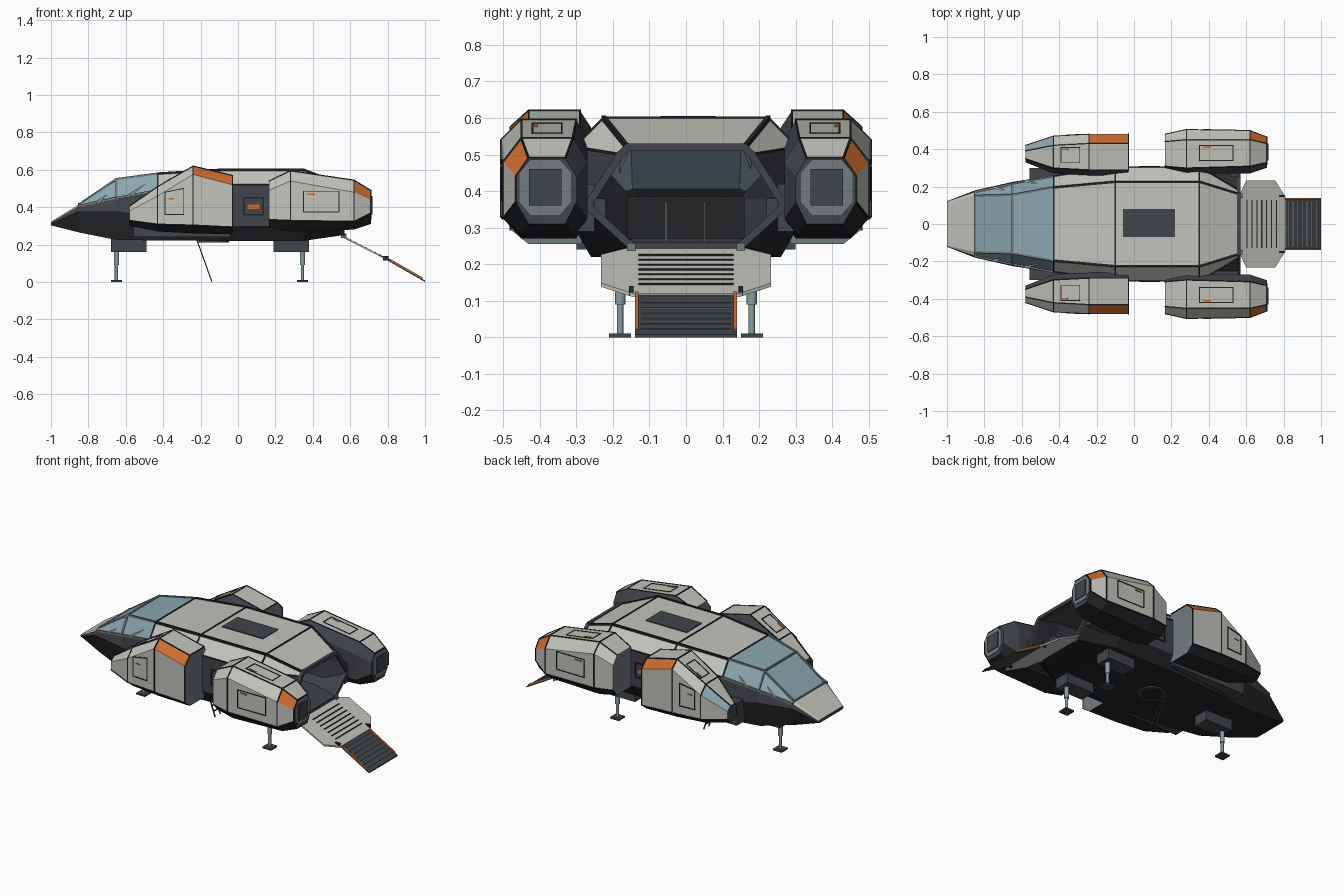
import bpy, bmesh
from mathutils import Vector

if "Cube" in bpy.data.objects:
    bpy.data.objects.remove(bpy.data.objects["Cube"])


def material(name, r, g, b):
    m = bpy.data.materials.new(name)
    m.use_nodes = True
    m.diffuse_color = (r, g, b, 1)
    m.node_tree.nodes["Principled BSDF"].inputs["Base Color"].default_value = (r, g, b, 1)
    return m


LIGHT = material("light grey", .54, .55, .50)
DARK = material("dark slate", .052, .058, .068)
BLACK = material("near black", .016, .018, .02)
GLASS = material("blue glass", .26, .38, .43)
ORANGE = material("orange", .6, .15, .03)
MID = material("mid grey", .17, .2, .215)
STEEL = material("blue steel", .25, .34, .38)


def finish(name, bm, mats):
    bmesh.ops.recalc_face_normals(bm, faces=bm.faces)
    me = bpy.data.meshes.new(name)
    bm.to_mesh(me)
    bm.free()
    for m in mats:
        me.materials.append(m)
    ob = bpy.data.objects.new(name, me)
    bpy.context.collection.objects.link(ob)
    return ob


def loft(name, rings, mats, rule, caps):
    """Skin closed rings; rule(segment, band) gives the material index."""
    bm = bmesh.new()
    vs = [[bm.verts.new(p) for p in ring] for ring in rings]
    n = len(rings[0])
    for i in range(len(rings) - 1):
        for j in range(n):
            k = (j + 1) % n
            f = bm.faces.new((vs[i][j], vs[i][k], vs[i + 1][k], vs[i + 1][j]))
            f.material_index = rule(i, j)
    for end, index in caps:
        bm.faces.new(vs[end]).material_index = index
    return finish(name, bm, mats)


def prism(name, pts, push, mat):
    push = Vector(push)
    rings = [pts, [Vector(p) + push for p in pts]]
    return loft(name, rings, [mat], lambda i, j: 0, [(0, 0), (1, 0)])


def box(name, x, y, z, mat):
    pts = [(x[0], y[0], z[0]), (x[1], y[0], z[0]), (x[1], y[1], z[0]), (x[0], y[1], z[0])]
    return prism(name, pts, (0, 0, z[1] - z[0]), mat)


def beams(name, paths, width, mat):
    """Square bars following each path, joined into one object."""
    bm = bmesh.new()
    for path in paths:
        for p, q in zip(path, path[1:]):
            p, q = Vector(p), Vector(q)
            d = q - p
            geo = bmesh.ops.create_cube(bm, size=1)["verts"]
            rot = d.to_track_quat('Z', 'Y')
            for v in geo:
                c = Vector((v.co.x * width, v.co.y * width, v.co.z * (d.length + width * .5)))
                v.co = rot @ c + (p + q) / 2
    return finish(name, bm, [mat])


def cylinder(name, x, y, z, r, mat, sides=16):
    bm = bmesh.new()
    bmesh.ops.create_cone(bm, cap_ends=True, segments=sides, radius1=r, radius2=r, depth=z[1] - z[0])
    bmesh.ops.translate(bm, verts=bm.verts, vec=(x, y, (z[0] + z[1]) / 2))
    return finish(name, bm, [mat])


# Hull shell: roof edge, shoulder, waist and keel edge at each station
HULL = [
    (-1.0, (.115, .322), (.12, .316), (.122, .31), (.11, .303)),
    (-.85, (.15, .415), (.172, .405), (.18, .38), (.15, .265)),
    (-.65, (.155, .55), (.215, .45), (.225, .38), (.2, .225)),
    (-.43, (.195, .58), (.255, .49), (.26, .34), (.235, .222)),
    (-.10, (.225, .60), (.305, .52), (.305, .30), (.26, .22)),
    (.35, (.225, .60), (.305, .52), (.305, .30), (.26, .22)),
    (.56, (.16, .52), (.18, .50), (.27, .36), (.15, .25)),
]
hull_rings = [[(x, y, z) for y, z in half] + [(x, -y, z) for y, z in reversed(half)]
              for x, *half in HULL]


def hull_rule(i, j):
    band = 0 if j == 7 else min(j, 6 - j)
    if band == 0:
        return 3 if i in (1, 2) else 0
    return 1 if band == 1 else 2


hull = loft("hull", hull_rings, [LIGHT, DARK, BLACK, GLASS, DARK, DARK, DARK, GLASS],
            hull_rule, [(0, 1)])
shell = hull.modifiers.new("shell", 'SOLIDIFY')
shell.thickness, shell.offset, shell.material_offset = .01, -1, 4

# Hull seams, window frames and rear door frame
beams("roof_rails", [[r[k] for r in hull_rings[3:]] for k in (0, 7)], .012, BLACK)
beams("shoulder_seams", [[r[k] for r in hull_rings[3:]] for k in (1, 6)], .007, BLACK)
beams("roof_seams", [[r[k] for k in (1, 0, 7, 6)] for r in hull_rings[3:6]], .008, BLACK)
beams("window_frames", [[r[k] for r in hull_rings[1:4]] for k in (0, 1, 6, 7)], .011, MID)
beams("window_crossbars", [[r[k] for k in (1, 0, 7, 6)] for r in hull_rings[1:3]], .011, MID)
beams("rear_door_frame", [hull_rings[-1] + hull_rings[-1][:1]], .02, DARK)
beams("window_struts", [[(x, s * y, z), (x + .13, s * (y - .035), z + .085)]
      for s in (1, -1) for x, y, z in ((-.75, .196, .43), (-.58, .23, .465))], .009, LIGHT)
beams("cabin_poles", [[(.3, y, .23), (.3, y, .37)] for y in (-.055, .05)], .005, MID)
box("cockpit_console", (-.82, -.76), (-.16, .16), (.27, .385), BLACK)
box("roof_panel", (-.06, .22), (-.07, .08), (.598, .606), DARK)

# Pods: y gives inner, top inner, top outer, outer; z gives bottom, lower, upper, top
FRONT = [
    (-.58, (.33, .35, .39, .42), (.30, .33, .38, .405)),
    (-.43, (.27, .30, .42, .47), (.27, .31, .46, .51)),
    (-.24, (.26, .29, .43, .48), (.26, .305, .575, .62)),
    (-.03, (.26, .29, .43, .48), (.255, .295, .52, .57)),
]
REAR = [
    (.165, (.28, .31, .44, .48), (.29, .335, .49, .54)),
    (.28, (.27, .30, .45, .505), (.27, .33, .54, .595)),
    (.62, (.27, .31, .45, .50), (.28, .325, .48, .545)),
    (.71, (.30, .33, .43, .465), (.31, .37, .44, .49)),
]


def octagon(x, y, z, s):
    loop = [(1, 3), (2, 3), (3, 2), (3, 1), (2, 0), (1, 0), (0, 1), (0, 2)]
    return [(x, s * y[a], z[b]) for a, b in loop]


def frame(corners):
    return list(corners) + [corners[0]]


def pod(name, sections, s, front):
    rings = [octagon(x, y, z, s) for x, y, z in sections]

    def rule(i, j):
        if j == 1 and i == 2:
            return 3
        if j == 1 and i == 0 and front and s > 0:
            return 4
        return 0 if j < 3 else 1 if j > 5 else 2

    if not front:
        orange_rule = rule
    loft(name, rings, [LIGHT, DARK, BLACK, ORANGE, GLASS, MID], rule,
         [(0, 1 if front else 5), (-1, 5 if front else 1)])
    beams(name + "_ring_seams", [r[:4] for r in rings[1:]], .006, BLACK)
    beams(name + "_edge_seams", [[r[k] for r in rings] for k in (0, 1, 3)], .005, BLACK)


for s, side in ((1, "back"), (-1, "front")):
    pod(side + "_fore_pod", FRONT, s, True)
    pod(side + "_aft_pod", REAR, s, False)

    # Access hatches on pod sides and tops
    a, b, c = s * .473, s * .479, s * .504
    beams(side + "_side_hatches", [
        frame([(-.39, a, .36), (-.29, b, .36), (-.29, b, .50), (-.39, a, .48)]),
        frame([(.35, c, .375), (.54, s * .502, .375), (.54, s * .502, .485), (.35, c, .485)])],
        .005, BLACK)
    beams(side + "_top_hatches", [
        frame([(-.39, s * .33, .533), (-.29, s * .33, .591), (-.29, s * .41, .591), (-.39, s * .41, .533)]),
        frame([(.35, s * .34, .585), (.53, s * .34, .558), (.53, s * .42, .558), (.35, s * .42, .585)])],
        .005, BLACK)
    beams(side + "_hatch_tags", [[(-.37, a, .445), (-.345, a, .445)], [(.37, c, .47), (.41, c, .47)],
          [(-.38, s * .4, .539), (-.355, s * .4, .553)], [(.37, s * .41, .582), (.41, s * .41, .576)]],
          .008, ORANGE)

    # Engine outlet
    ry, rz = (.315, .345, .425, .455), (.335, .37, .45, .485)
    prism(side + "_engine_ring", octagon(.70, ry, rz, s), (.014, 0, 0), MID)
    box(side + "_engine_outlet", (.71, .72), sorted((s * .34, s * .43)), (.36, .46), DARK)

    # Pylons and side door
    box(side + "_fore_pylon", (-.56, -.04), sorted((s * .22, s * .30)), (.24, .38), DARK)
    box(side + "_aft_pylon", (.18, .56), sorted((s * .25, s * .31)), (.29, .42), DARK)
    beams(side + "_door_outline", [frame([(.03, s * .306, .36), (.135, s * .306, .36),
          (.135, s * .306, .45), (.03, s * .306, .45)])], .008, BLACK)
    box(side + "_door_sign", (.05, .115), sorted((s * .303, s * .311)), (.39, .415), ORANGE)

# Landing gear: one nose leg, two aft legs
for name, x, y, x0 in (("nose", -.65, 0, -.68), ("aft_back", .345, .18, .19), ("aft_front", .345, -.18, .19)):
    box(name + "_gear_box", (x0, x0 + .19), (y - .05, y + .05), (.16, .232), DARK)
    cylinder(name + "_leg_upper", x, y, (.09, .17), .014, STEEL)
    cylinder(name + "_leg_lower", x, y, (.008, .1), .009, STEEL)
    box(name + "_foot", (x - .03, x + .03), (y - .03, y + .03), (0, .01), DARK)

# Belly hatch and ladder
cylinder("belly_hatch_ring", -.13, 0, (.212, .23), .082, DARK, 20)
cylinder("belly_hatch", -.13, 0, (.21, .225), .062, BLACK, 20)
top, end = Vector((-.22, 0, .225)), Vector((-.14, 0, .003))
off = Vector((0, .025, 0))
rungs = [top.lerp(end, t / 7) for t in range(1, 7)]
beams("ladder", [[top - off, end - off], [top + off, end + off]] + [[p - off, p + off] for p in rungs],
      .006, DARK)


# Rear ramp: wide upper plate, narrow lower plate, slats on both
def upper(x, y, lift=0):
    return (x, y, .245 - (x - .565) * .51 + lift)


def lower(x, y, lift=0):
    return (x, y, .122 - (x - .80) * .57 + lift)


half = [(.565, .16), (.60, .232), (.755, .232), (.81, .145)]
outline = half + [(x, -y) for x, y in reversed(half)]
prism("ramp_upper", [upper(x, y) for x, y in outline], (0, 0, -.01), LIGHT)
prism("ramp_lower", [lower(x, y) for x, y in ((.80, .14), (1, .14), (1, -.14), (.80, -.14))],
      (0, 0, -.008), DARK)
beams("ramp_upper_slats", [[upper(x, -.128), upper(x, .128)]
      for x in [.605 + .026 * i for i in range(7)]], .006, BLACK)
beams("ramp_lower_slats", [[lower(x, -.122), lower(x, .122)]
      for x in [.825 + .025 * i for i in range(7)]], .004, MID)
beams("ramp_edges", [[lower(.81, y, .004), lower(.985, y, .004)] for y in (-.135, .135)], .009, ORANGE)
for y in (-.15, .15):
    box("ramp_hinge", (.55, .58), (y - .012, y + .012), (.235, .258), MID)
    box("ramp_joint", (.775, .805), (y - .006, y + .006), (.115, .14), BLACK)
